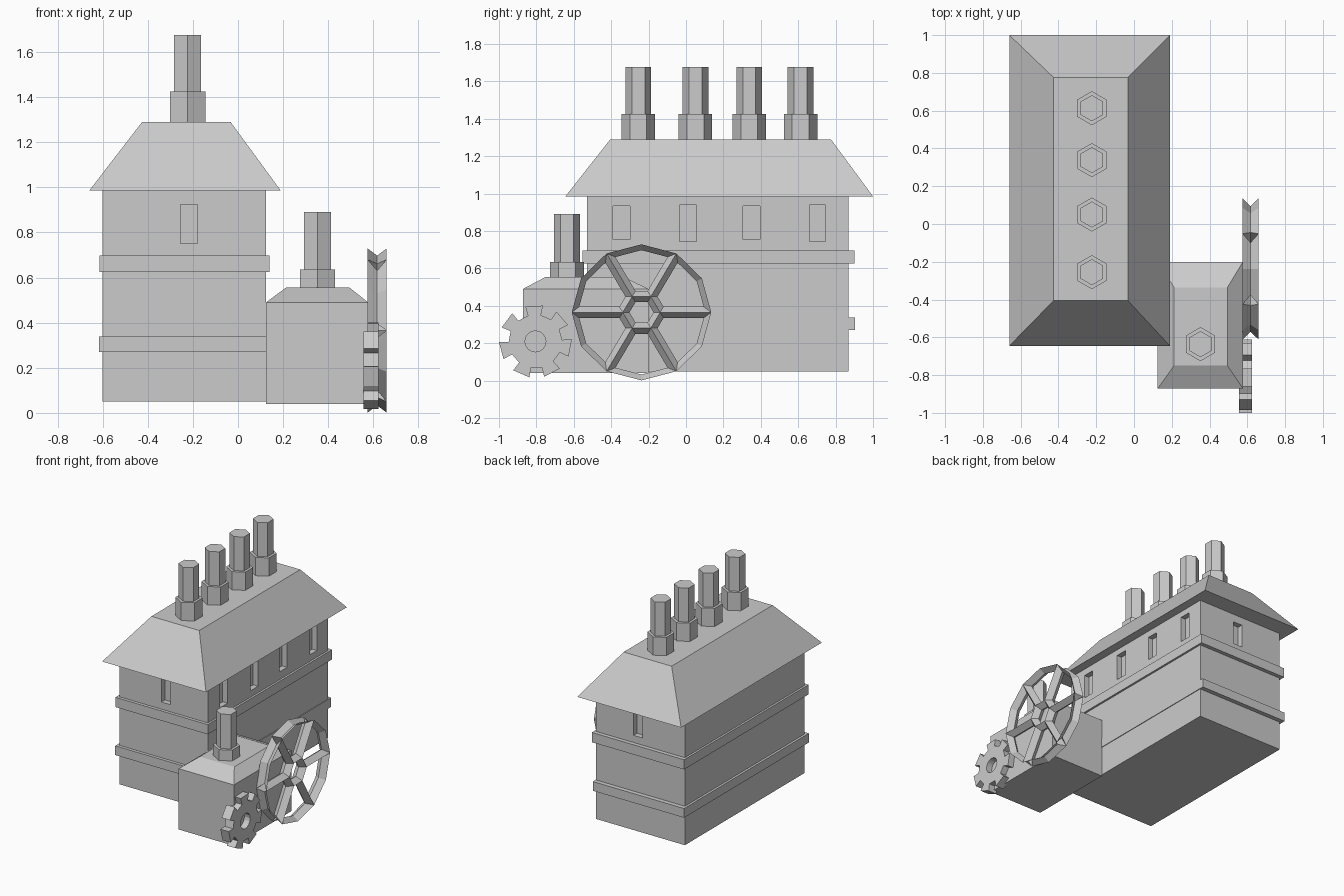
import bpy, bmesh, math
from mathutils import Vector

if "Cube" in bpy.data.objects:
    bpy.data.objects.remove(bpy.data.objects["Cube"])


def to_object(name, bm):
    bmesh.ops.recalc_face_normals(bm, faces=bm.faces)
    me = bpy.data.meshes.new(name)
    bm.to_mesh(me)
    bm.free()
    ob = bpy.data.objects.new(name, me)
    bpy.context.collection.objects.link(ob)
    return ob


def add_stack(bm, loops):
    """Closed solid skinned through matching point loops."""
    rings = [[bm.verts.new(p) for p in loop] for loop in loops]
    n = len(rings[0])
    bm.faces.new(rings[0][::-1])
    bm.faces.new(rings[-1])
    for a, b in zip(rings, rings[1:]):
        for i in range(n):
            j = (i + 1) % n
            bm.faces.new((a[i], a[j], b[j], b[i]))


def rect(x0, x1, y0, y1, z):
    return [(x0, y0, z), (x1, y0, z), (x1, y1, z), (x0, y1, z)]


def hexagon(x, y, r, z):
    return [(x + r * math.sin(k * math.pi / 3), y - r * math.cos(k * math.pi / 3), z)
            for k in range(6)][::1]


def solid(name, *stacks):
    bm = bmesh.new()
    for s in stacks:
        add_stack(bm, s)
    return to_object(name, bm)


def box(x0, x1, y0, y1, z0, z1):
    return [rect(x0, x1, y0, y1, z0), rect(x0, x1, y0, y1, z1)]


def cut(target, cutter):
    cutter.hide_render = True
    mod = target.modifiers.new("cut", 'BOOLEAN')
    mod.operation, mod.object, mod.solver = 'DIFFERENCE', cutter, 'EXACT'
    dg = bpy.context.evaluated_depsgraph_get()
    me = bpy.data.meshes.new_from_object(target.evaluated_get(dg))
    target.modifiers.clear()
    target.data = me
    bpy.data.objects.remove(cutter)


def polar(x, r, a):
    return Vector((x, r * math.cos(a), r * math.sin(a)))


# main building with recessed windows on the right, front and back
D = 0.04
house = solid("main_building", box(-0.60, 0.125, -0.53, 0.87, 0.05, 0.987))
side_windows = [(-0.39, -0.30, .755, .935), (-0.035, 0.055, .745, .94),
                (0.305, 0.395, .755, .935), (0.66, 0.745, .745, .94)]
cutters = [box(0.125 - D, 0.2, *w) for w in side_windows]
cutters += [box(-0.255, -0.18, -0.6, -0.53 + D, 0.75, 0.925),
            box(-0.255, -0.18, 0.87 - D, 0.95, 0.75, 0.925)]
cut(house, solid("window_cutter", *cutters))

# wall bands
solid("upper_band", box(-0.615, 0.14, -0.553, 0.90, 0.625, 0.697))
solid("lower_band", box(-0.617, 0.13, -0.553, 0.903, 0.27, 0.338))

# hipped roof with flat top
solid("roof", [rect(-0.66, 0.19, -0.645, 1.0, 0.985),
               rect(-0.425, -0.033, -0.405, 0.775, 1.29)])

# side annex with sloped top
solid("annex", [rect(0.125, 0.577, -0.872, -0.20, 0.04),
                rect(0.125, 0.577, -0.872, -0.20, 0.49),
                rect(0.212, 0.495, -0.75, -0.335, 0.555)])


# hexagonal chimneys
def chimney(name, x, y, z0, z1, z2):
    solid(name, [hexagon(x, y, 0.09, z0), hexagon(x, y, 0.09, z1),
                 hexagon(x, y, 0.069, z1), hexagon(x, y, 0.069, z2)])


for i, y in enumerate((-0.255, 0.05, 0.338, 0.613)):
    chimney(f"roof_chimney_{i + 1}", -0.223, y, 1.285, 1.425, 1.676)
chimney("annex_chimney", 0.352, -0.636, 0.55, 0.635, 0.89)

# spoked wheel: sharp ridges on both sides, openings inset to the mid plane
bm = bmesh.new()
HALF = 0.042
R = 0.373
step = math.pi / 6
hub = [bm.verts.new(polar(HALF, 0.1, k * 2 * step)) for k in range(6)]
rim = [bm.verts.new(polar(HALF, R, k * step)) for k in range(12)]
panels = [bm.faces.new(hub)]
for k in range(6):
    j = (k + 1) % 6
    panels.append(bm.faces.new((hub[k], rim[2 * k], rim[2 * k + 1],
                                rim[(2 * k + 2) % 12], hub[j])))
bm.normal_update()
bmesh.ops.inset_individual(bm, faces=panels, thickness=0.031, use_even_offset=True)
for v in {v for f in panels for v in f.verts}:
    v.co.x = 0
bmesh.ops.delete(bm, geom=panels, context='FACES_ONLY')
dup = bmesh.ops.duplicate(bm, geom=bm.verts[:] + bm.edges[:] + bm.faces[:])["geom"]
for v in dup:
    if isinstance(v, bmesh.types.BMVert):
        v.co.x *= -1
bmesh.ops.remove_doubles(bm, verts=bm.verts, dist=1e-4)
wheel = to_object("spoked_wheel", bm)
wheel.location = (0.617, -0.238, 0.365)
wheel.scale = (1, 1, 0.975)

# seven-toothed gear with a round bore
outline = []
for k in range(7):
    a = math.radians(195 + k * 360 / 7)
    w = math.radians(14)
    outline += [(0.143, a - w), (0.195, a - w), (0.195, a + w), (0.143, a + w)]
gear = solid("gear", [[polar(x, r, a) for r, a in outline] for x in (-0.034, 0.034)])
bore = [(0.056, k * math.pi / 8) for k in range(16)]
cut(gear, solid("bore_cutter", [[polar(x, r, a) for r, a in bore] for x in (-0.1, 0.1)]))
gear.location = (0.59, -0.805, 0.21)
